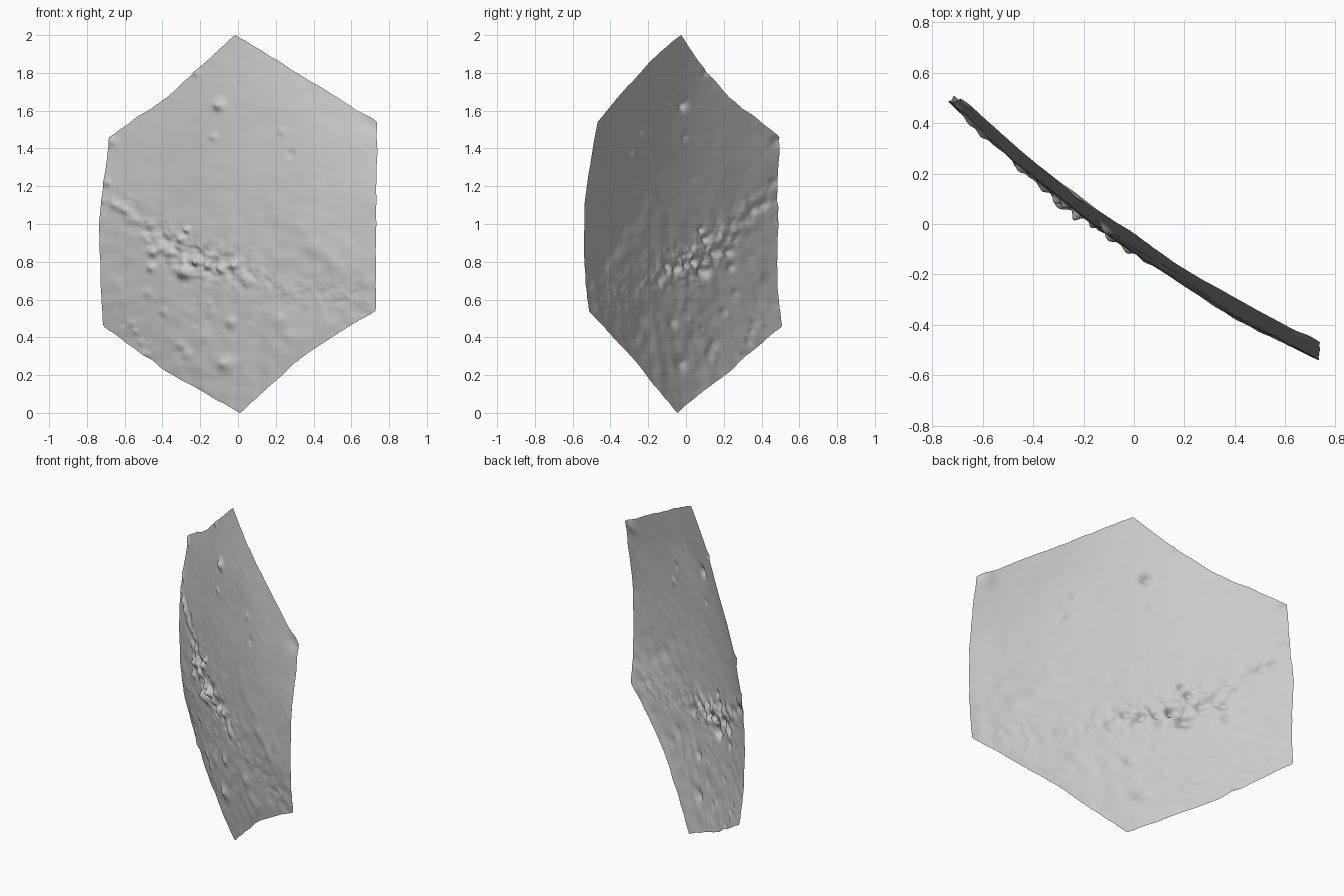
import bpy, bmesh, math, random
from mathutils import Vector, noise

if "Cube" in bpy.data.objects:
    bpy.data.objects.remove(bpy.data.objects["Cube"])

random.seed(7)
N = 120                                   # rings from centre to rim
T = Vector((0.818, -0.575, 0))            # direction along the tile
F = Vector((-0.575, -0.818, 0))           # outward normal of the tile

# Hexagon outline as seen from the front (x, z): one polyline per side
SIDES = [
    [(-0.015, 2.0), (0.2, 1.87), (0.45, 1.715), (0.735, 1.54)],
    [(0.735, 1.54), (0.732, 1.0), (0.727, 0.54)],
    [(0.727, 0.54), (0.53, 0.42), (0.33, 0.29), (0.17, 0.145), (0.01, 0.0)],
    [(0.01, 0.0), (-0.2, 0.12), (-0.36, 0.205), (-0.49, 0.3), (-0.712, 0.46)],
    [(-0.712, 0.46), (-0.73, 0.75), (-0.738, 1.0), (-0.715, 1.2), (-0.68, 1.46)],
    [(-0.68, 1.46), (-0.52, 1.575), (-0.38, 1.67), (-0.22, 1.815), (-0.015, 2.0)],
]

# Centre line of the rocky ridge (x, z)
RIDGE = [(-0.75, 1.12), (-0.6, 1.08), (-0.45, 0.93), (-0.28, 0.82),
         (0.0, 0.75), (0.3, 0.64), (0.75, 0.6)]

# Separate knolls and pits: x, z, radius, height
BUMPS = [
    (-0.10, 1.63, 0.030, 0.025), (-0.13, 1.46, 0.022, 0.007),
    (0.23, 1.49, 0.022, 0.006), (0.28, 1.37, 0.025, -0.007),
    (-0.22, 1.80, 0.022, 0.008), (0.68, 1.53, 0.05, -0.012),
    (-0.67, 1.44, 0.03, 0.012), (-0.65, 1.10, 0.028, 0.016),
    (-0.60, 1.08, 0.028, 0.014), (-0.69, 1.22, 0.025, 0.010),
    (-0.28, 0.75, 0.040, 0.038), (-0.30, 0.92, 0.022, 0.028),
    (-0.22, 0.80, 0.020, 0.030), (-0.16, 0.78, 0.020, 0.024),
    (-0.27, 0.97, 0.018, 0.022), (-0.35, 0.85, 0.020, 0.018),
    (-0.09, 0.76, 0.026, 0.022), (-0.02, 0.78, 0.022, 0.018),
    (-0.45, 0.85, 0.026, 0.020), (-0.46, 0.77, 0.022, 0.014),
    (0.05, 0.70, 0.030, 0.012), (-0.06, 0.26, 0.045, 0.010),
    (-0.03, 0.48, 0.035, 0.008), (0.22, 0.50, 0.04, 0.009),
]
for _ in range(45):                       # small stones on the lower half
    BUMPS.append((random.uniform(-0.65, 0.4), random.uniform(0.25, 0.75),
                  random.uniform(0.015, 0.035), random.uniform(-0.004, 0.008)))


def along(line, t):
    """Point at fraction t of a polyline."""
    pts = [Vector(p) for p in line]
    lens = [(b - a).length for a, b in zip(pts, pts[1:])]
    d = t * sum(lens)
    for a, b, l in zip(pts, pts[1:], lens):
        if d <= l:
            return a.lerp(b, d / l)
        d -= l
    return pts[-1]


def ridge_z(x):
    for (x0, z0), (x1, z1) in zip(RIDGE, RIDGE[1:]):
        if x <= x1:
            return z0 + (z1 - z0) * (x - x0) / (x1 - x0)
    return RIDGE[-1][1]


def relief(x, z):
    """Height of the terrain above the smooth dome."""
    h = 0.005 * noise.noise(Vector((x * 4, z * 4, 1)))
    lower = 1 / (1 + math.exp((z - 1.0) * 9))
    h += (0.001 + 0.003 * lower) * noise.noise(Vector((x * 14, z * 14, 5)))
    dz = z - ridge_z(x)
    band = math.exp(-(dz / 0.10) ** 2)
    rough = 0.3 + math.exp(-((x + 0.24) / 0.25) ** 2)
    h += band * rough * (0.016 * noise.noise(Vector((x * 18, z * 18, 9)))
                         + 0.008 * noise.noise(Vector((x * 38, z * 38, 2))))
    # soft second fold on the right
    fold = math.exp(-((z - (1.04 - 0.9 * (x - 0.25))) / 0.09) ** 2)
    lump = 0.6 + noise.noise(Vector((x * 9, z * 9, 4)))
    h += 0.008 * lump * fold * math.exp(-((x - 0.42) / 0.2) ** 2)
    for bx, bz, r, a in BUMPS:
        q = ((x - bx) ** 2 + (z - bz) ** 2) / (r * r)
        if q < 5:
            h += a * math.exp(-q * 1.3)
    return h


def place(p):
    """Front-view point (x, z) lifted onto the gently domed tile."""
    x, z = p
    v = z - 1
    u = x / 0.818
    for _ in range(4):
        uu, vv = u * u, v * v
        d = 0.095 - 0.065 * vv - 0.091 * uu - 0.043 * v * uu - 0.13 * uu * vv
        u = (x + 0.575 * d) / 0.818
    return T * u + F * (d + relief(x, z)) + Vector((0, 0, z))


# Terrain tile: concentric hexagonal rings filled with triangles
bm = bmesh.new()
centre = Vector((0.0, 1.0))
rings = [[bm.verts.new(place(centre))]]
for i in range(1, N + 1):
    ring = []
    for s in range(6):
        for j in range(i):
            p = centre.lerp(along(SIDES[s], j / i), i / N)
            w = 0.006 * noise.noise(Vector((p.x * 12, p.y * 12, 3)))
            if j:                         # slightly ragged edges
                p = centre + (p - centre) * (1 + w)
            ring.append(bm.verts.new(place(p)))
    rings.append(ring)
for i in range(1, N + 1):
    out, inn = rings[i], rings[i - 1]
    for s in range(6):
        for j in range(i):
            a = out[s * i + j]
            b = out[(s * i + j + 1) % len(out)]
            c = inn[(s * (i - 1) + j) % len(inn)]
            bm.faces.new((a, b, c))
            if j < i - 1:
                e = inn[(s * (i - 1) + j + 1) % len(inn)]
                bm.faces.new((c, b, e))
bmesh.ops.recalc_face_normals(bm, faces=bm.faces)
bm.normal_update()
if sum(f.normal.dot(F) for f in bm.faces) < 0:
    bmesh.ops.reverse_faces(bm, faces=bm.faces)
for f in bm.faces:
    f.smooth = True
mesh = bpy.data.meshes.new("terrain_tile")
bm.to_mesh(mesh)
bm.free()
tile = bpy.data.objects.new("terrain_tile", mesh)
bpy.context.collection.objects.link(tile)
